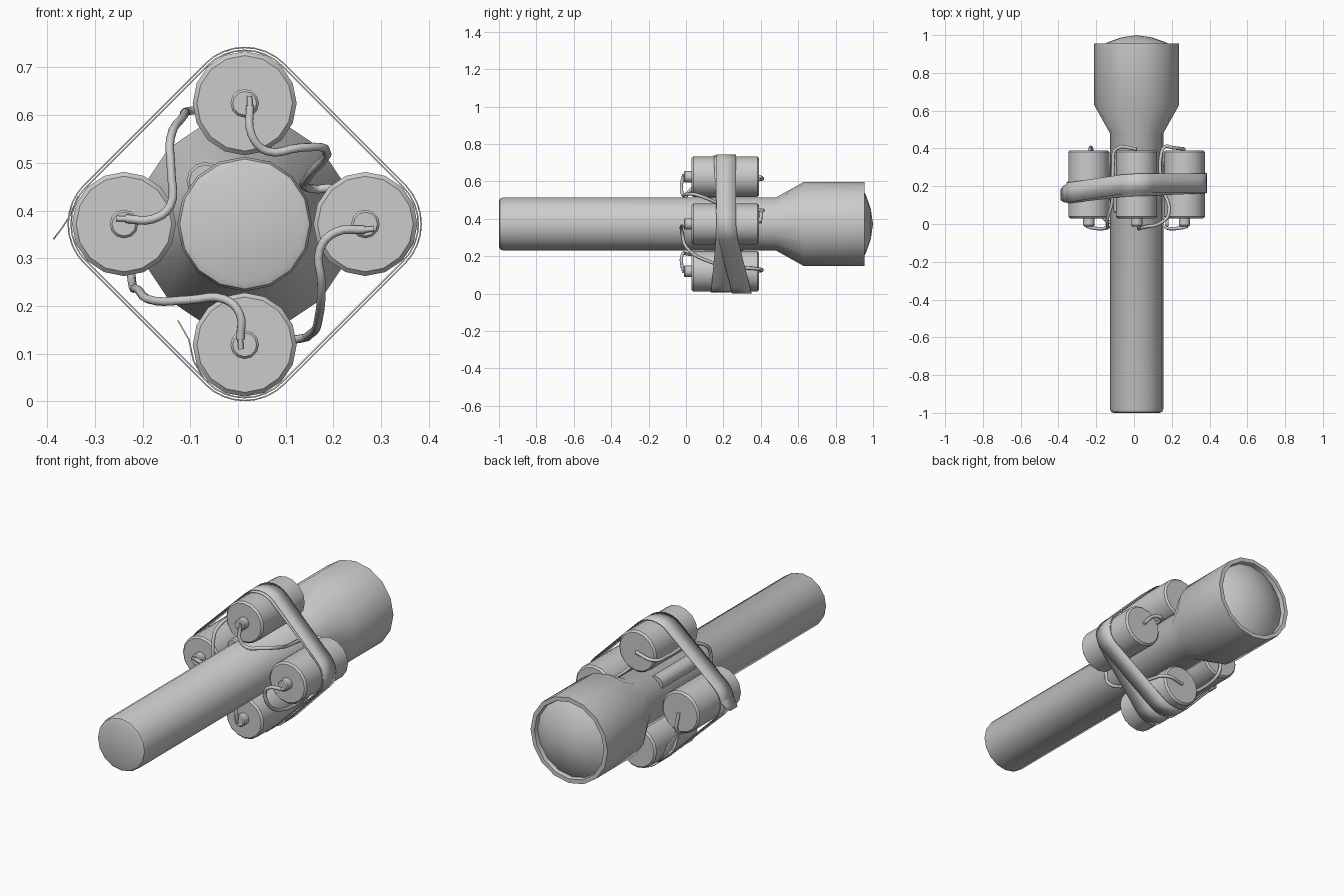
import bpy, bmesh, math
from math import sin, cos, pi, radians
from mathutils import Vector

if "Cube" in bpy.data.objects:
    bpy.data.objects.remove(bpy.data.objects["Cube"])

CX, CZ = 0.014, 0.372      # torch axis
ORBIT = 0.253              # battery distance from the axis


def make_object(name, bm, smooth=35):
    bmesh.ops.recalc_face_normals(bm, faces=bm.faces)
    me = bpy.data.meshes.new(name)
    bm.to_mesh(me)
    bm.free()
    ob = bpy.data.objects.new(name, me)
    bpy.context.collection.objects.link(ob)
    bpy.ops.object.select_all(action='DESELECT')
    ob.select_set(True)
    bpy.context.view_layer.objects.active = ob
    bpy.ops.object.shade_smooth_by_angle(angle=radians(smooth))
    return ob


def lathe(name, profile, x, z, sides=16):
    """Spin (radius, y) pairs around an axis parallel to y."""
    bm = bmesh.new()
    rings = []
    for r, y in profile:
        if r == 0:
            rings.append([bm.verts.new((x, y, z))] * sides)
        else:
            rings.append([bm.verts.new((x + r * cos(2 * pi * i / sides), y,
                                        z + r * sin(2 * pi * i / sides)))
                          for i in range(sides)])
    for a, b in zip(rings, rings[1:]):
        for i in range(sides):
            j = (i + 1) % sides
            bm.faces.new(list(dict.fromkeys([a[i], a[j], b[j], b[i]])))
    return make_object(name, bm)


def ribbon(name, pts, closed=False):
    """Flat strip through (x, y, z, half width) points."""
    bm = bmesh.new()
    rows = [(bm.verts.new((x, y - h, z)), bm.verts.new((x, y + h, z)))
            for x, y, z, h in pts]
    pairs = list(zip(rows, rows[1:])) + ([(rows[-1], rows[0])] if closed else [])
    for a, b in pairs:
        bm.faces.new((a[0], a[1], b[1], b[0]))
    ob = make_object(name, bm)
    mod = ob.modifiers.new("thickness", 'SOLIDIFY')
    mod.thickness = 0.003
    mod.offset = 0
    return ob


def tube(name, pts, radius, smooth=True):
    cu = bpy.data.curves.new(name, 'CURVE')
    cu.dimensions = '3D'
    cu.bevel_depth = radius
    cu.bevel_resolution = 2
    cu.use_fill_caps = True
    cu.resolution_u = 4
    if smooth:
        sp = cu.splines.new('BEZIER')
        sp.bezier_points.add(len(pts) - 1)
        for bp, p in zip(sp.bezier_points, pts):
            bp.co = p
            bp.handle_left_type = bp.handle_right_type = 'AUTO'
    else:
        sp = cu.splines.new('POLY')
        sp.points.add(len(pts) - 1)
        for sp_p, p in zip(sp.points, pts):
            sp_p.co = (*p, 1)
    ob = bpy.data.objects.new(name, cu)
    bpy.context.collection.objects.link(ob)
    return ob


# Torch body with flared head and hollow rim
lathe("torch_body", [(0, -1), (0.122, -1), (0.136, -0.994), (0.141, -0.98),
                     (0.141, 0.48), (0.225, 0.63), (0.225, 0.955),
                     (0.203, 0.955), (0.198, 0.925), (0, 0.925)], CX, CZ)
# Domed lens
lathe("lens", [(0.2, 0.932), (0.155, 0.962), (0.08, 0.988), (0, 1.0)], CX, CZ)
# Small canister tucked between two batteries
lathe("small_canister", [(0, 0.06), (0.034, 0.06), (0.04, 0.067),
                         (0.04, 0.35), (0, 0.35)], -0.068, 0.462, 12)

# Four batteries with terminals
for k, side in enumerate(("right", "top", "left", "bottom")):
    bx, bz = CX + ORBIT * cos(k * pi / 2), CZ + ORBIT * sin(k * pi / 2)
    lathe(side + "_battery", [(0, 0.03), (0.1, 0.03), (0.109, 0.039),
                              (0.109, 0.381), (0.1, 0.39), (0, 0.39)], bx, bz)
    lathe(side + "_terminal", [(0, -0.012), (0.025, -0.012), (0.03, -0.006),
                               (0.03, 0.032)], bx, bz, 12)

# Wires: front terminal of one battery to the back of the next
wires = {
    "left": [(-0.235, -0.018, 0.383), (-0.18, -0.025, 0.382), (-0.142, -0.02, 0.41),
             (-0.14, -0.01, 0.48), (-0.142, 0.02, 0.55), (-0.115, 0.12, 0.597),
             (-0.11, 0.32, 0.605), (-0.095, 0.398, 0.61), (0.015, 0.397, 0.625)],
    "top": [(0.025, -0.018, 0.62), (0.028, -0.025, 0.56), (0.06, -0.015, 0.525),
            (0.13, 0.0, 0.532), (0.183, 0.05, 0.53), (0.15, 0.2, 0.475),
            (0.142, 0.36, 0.45), (0.165, 0.41, 0.445), (0.2, 0.405, 0.445),
            (0.267, 0.397, 0.38)],
    "right": [(0.265, -0.018, 0.36), (0.205, -0.025, 0.355), (0.172, -0.02, 0.32),
              (0.175, 0.0, 0.25), (0.17, 0.1, 0.18), (0.15, 0.3, 0.14),
              (0.12, 0.397, 0.13), (0.015, 0.397, 0.12)],
    "bottom": [(0.005, -0.018, 0.13), (0.003, -0.025, 0.185), (-0.03, -0.015, 0.215),
               (-0.1, 0.0, 0.213), (-0.17, 0.04, 0.21), (-0.21, 0.18, 0.235),
               (-0.222, 0.36, 0.25), (-0.225, 0.4, 0.28), (-0.235, 0.397, 0.37)],
}
for side, pts in wires.items():
    tube(side + "_wire", pts, 0.009)
    a, b = Vector(pts[0]), Vector(pts[1])
    d = (a - b).normalized()
    tube(side + "_bare_wire_end", [a - d * 0.006, a + d * 0.02], 0.006, False)


def band(name, radius, ys, half):
    """Tape loop round the batteries; ys = y centre at right, top, left, bottom."""
    arcs = []
    for k in range(4):
        cx, cz = CX + ORBIT * cos(k * pi / 2), CZ + ORBIT * sin(k * pi / 2)
        for s in range(-4, 5):
            a = k * pi / 2 + s * pi / 16
            arcs.append((cx + radius * cos(a), cz + radius * sin(a), k + s * 0.03))
    pts = []
    for i, (x, z, t) in enumerate(arcs):
        x2, z2, t2 = arcs[(i + 1) % len(arcs)]
        t2 = t2 + 4 if t2 < t else t2
        steps = 5 if t2 - t > 0.2 else 1
        for q in range(steps):
            f = q / steps
            u = (t + (t2 - t) * f) % 4
            k = int(u)
            e = u - k
            y = ys[k] * (1 - e) + ys[(k + 1) % 4] * e
            pts.append((x + (x2 - x) * f, y, z + (z2 - z) * f, half))
    ribbon(name, pts, True)


# Two crossing tape bands
band("tape_band_inner", 0.111, (0.215, 0.20, 0.16, 0.185), 0.052)
band("tape_band_outer", 0.117, (0.215, 0.215, 0.165, 0.30), 0.052)
# Loose tape ends
ribbon("left_tape_end", [(-0.335, 0.165, 0.43, 0.05), (-0.352, 0.163, 0.39, 0.05),
                         (-0.37, 0.16, 0.362, 0.045), (-0.387, 0.155, 0.34, 0.03)])
ribbon("bottom_tape_end", [(-0.07, 0.28, 0.045, 0.05), (-0.093, 0.27, 0.085, 0.05),
                           (-0.103, 0.26, 0.13, 0.045), (-0.126, 0.25, 0.17, 0.03)])
